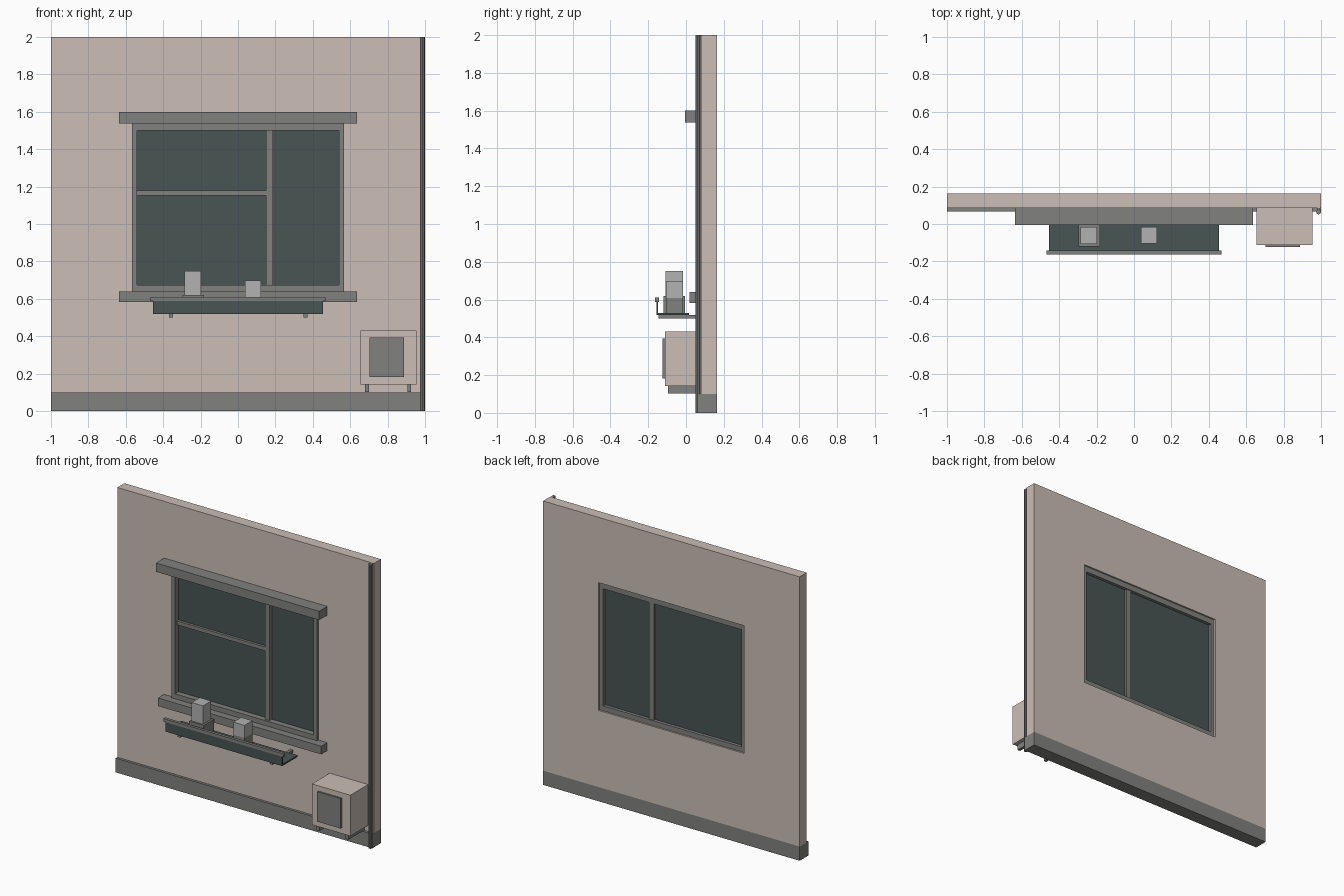
import bpy, bmesh, math

if "Cube" in bpy.data.objects:
    bpy.data.objects.remove(bpy.data.objects["Cube"])


def material(name, rgb):
    m = bpy.data.materials.new(name)
    m.diffuse_color = (*rgb, 1)
    m.use_nodes = True
    m.node_tree.nodes["Principled BSDF"].inputs["Base Color"].default_value = m.diffuse_color
    return m


WALL = material("beige plaster", (0.597, 0.515, 0.468))
TRIM = material("mid grey trim", (0.22, 0.22, 0.21))
GLASS = material("dark teal", (0.065, 0.09, 0.087))
POT = material("light grey", (0.445, 0.445, 0.445))


def finish(name, bm, mat):
    bmesh.ops.recalc_face_normals(bm, faces=bm.faces)
    me = bpy.data.meshes.new(name)
    bm.to_mesh(me)
    bm.free()
    me.materials.append(mat)
    ob = bpy.data.objects.new(name, me)
    bpy.context.collection.objects.link(ob)
    return ob


def box(name, x, y, z, mat):
    """Box from (min, max) ranges."""
    bm = bmesh.new()
    bmesh.ops.create_cube(bm, size=1)
    for v in bm.verts:
        v.co = [r[0] if c < 0 else r[1] for c, r in zip(v.co, (x, y, z))]
    return finish(name, bm, mat)


def ring(name, outer, inner, y, mat):
    """Rectangular slab with a rectangular opening; rects are (x0, x1, z0, z1)."""
    bm = bmesh.new()

    def loop(r, yy):
        x0, x1, z0, z1 = r
        return [bm.verts.new((a, yy, b)) for a, b in
                ((x0, z0), (x1, z0), (x1, z1), (x0, z1))]

    loops = [loop(outer, y[0]), loop(inner, y[0]),
             loop(inner, y[1]), loop(outer, y[1])]
    for k in range(4):
        a, b = loops[k], loops[(k + 1) % 4]
        for i in range(4):
            j = (i + 1) % 4
            bm.faces.new((a[i], a[j], b[j], b[i]))
    return finish(name, bm, mat)


# Wall with window opening, and plinth
OPEN = (-0.566, 0.566, 0.64, 1.54)
ring("wall", (-1, 1, 0.1, 2), OPEN, (0.085, 0.163), WALL)
box("plinth", (-1, 1), (0.067, 0.163), (0, 0.1), TRIM)

# Window: frame, glass, bars
ring("window_frame", OPEN, (-0.54, 0.54, 0.675, 1.5), (0.07, 0.152), TRIM)
box("window_glass", (-0.545, 0.545), (0.11, 0.13), (0.67, 1.505), GLASS)
box("window_mullion", (0.149, 0.186), (0.085, 0.145), (0.675, 1.5), TRIM)
box("window_crossbar", (-0.54, 0.149), (0.092, 0.115), (1.153, 1.18), TRIM)
box("lintel", (-0.636, 0.636), (-0.005, 0.085), (1.538, 1.6), TRIM)
box("sill", (-0.636, 0.636), (0.018, 0.085), (0.583, 0.64), TRIM)

# Planter shelf: floor, front panel, rail and brackets
box("shelf_floor", (-0.454, 0.454), (-0.156, 0.016), (0.518, 0.529), GLASS)
box("shelf_front", (-0.454, 0.454), (-0.156, -0.147), (0.529, 0.59), GLASS)
box("shelf_rail", (-0.468, 0.468), (-0.163, -0.143), (0.588, 0.61), TRIM)
for side, x in (("left", -0.358), ("right", 0.36)):
    box(f"shelf_bracket_{side}", (x - 0.011, x + 0.011), (-0.145, 0.085),
        (0.5, 0.518), TRIM)

# Flower pots: planter base with a lighter block above
box("large_pot_base", (-0.297, -0.183), (-0.12, -0.005), (0.529, 0.62), TRIM)
box("large_pot_block", (-0.286, -0.197), (-0.108, -0.017), (0.62, 0.75), POT)
box("small_pot_base", (0.037, 0.124), (-0.105, -0.017), (0.529, 0.608), TRIM)
box("small_pot_block", (0.037, 0.124), (-0.105, -0.017), (0.608, 0.697), POT)

# Air conditioner: body, fan panel and support brackets
box("cooler_body", (0.655, 0.954), (-0.112, 0.085), (0.142, 0.43), WALL)
box("cooler_fan_panel", (0.704, 0.887), (-0.124, -0.112), (0.182, 0.393), TRIM)
for side, x in (("left", 0.69), ("right", 0.916)):
    box(f"cooler_bracket_{side}", (x - 0.01, x + 0.01), (-0.095, 0.085),
        (0.102, 0.142), TRIM)

# Drain pipe on the right edge
bm = bmesh.new()
bmesh.ops.create_cone(bm, cap_ends=True, segments=10, radius1=0.0125,
                      radius2=0.0125, depth=2)
bmesh.ops.translate(bm, verts=bm.verts, vec=(0.987, 0.064, 1))
finish("drain_pipe", bm, TRIM)
box("drain_pipe_mount", (0.98, 0.994), (0.064, 0.09), (0.1, 2), TRIM)
